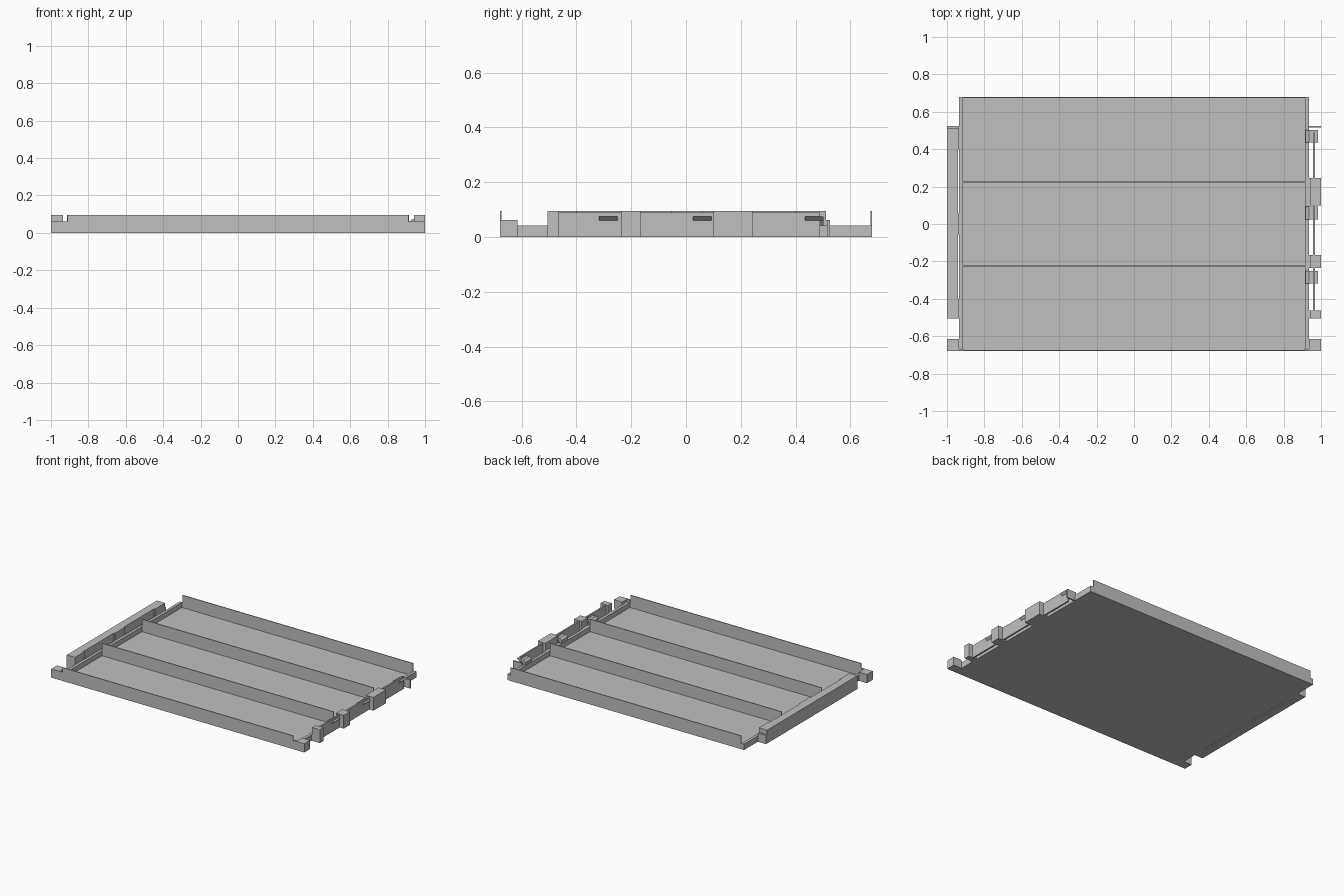
import bpy, bmesh

if "Cube" in bpy.data.objects:
    bpy.data.objects.remove(bpy.data.objects["Cube"])

grey = bpy.data.materials.new("light_grey")
grey.diffuse_color = (0.527, 0.527, 0.527, 1)
grey.use_nodes = True
grey.node_tree.nodes["Principled BSDF"].inputs["Base Color"].default_value = grey.diffuse_color


def finish(name, bm):
    bmesh.ops.recalc_face_normals(bm, faces=bm.faces)
    mesh = bpy.data.meshes.new(name)
    bm.to_mesh(mesh)
    bm.free()
    mesh.materials.append(grey)
    obj = bpy.data.objects.new(name, mesh)
    bpy.context.collection.objects.link(obj)
    return obj


def prism(name, profile, y0, y1):
    """Extrude an (x, z) outline along y."""
    bm = bmesh.new()
    face = bm.faces.new([bm.verts.new((x, y0, z)) for x, z in profile])
    ext = bmesh.ops.extrude_face_region(bm, geom=[face])["geom"]
    verts = [v for v in ext if isinstance(v, bmesh.types.BMVert)]
    bmesh.ops.translate(bm, verts=verts, vec=(0, y1 - y0, 0))
    return finish(name, bm)


def box(name, x0, x1, y0, y1, z0, z1):
    return prism(name, [(x0, z0), (x1, z0), (x1, z1), (x0, z1)], y0, y1)


H = 0.095      # full height
LOW = 0.042    # end wall height
STEP = 0.062   # corner block height
W = 0.68       # half depth
T = 0.006      # sheet thickness

# Tray floor
box("floor", -0.935, 0.935, -W, W, 0, T)

# Long walls, notched down at both ends
for name, y0, low in (("front_wall", -W, STEP), ("back_wall", W - T, LOW)):
    prism(name, [(-0.935, 0), (0.935, 0), (0.935, low), (0.912, low),
                 (0.912, H), (-0.912, H), (-0.912, low), (-0.935, low)], y0, y0 + T)

# Dividers between the three lanes
for y in (-0.225, 0.225):
    box("divider", -0.915, 0.915, y - 0.003, y + 0.003, T, H)

# Low end walls and front corner blocks
for s, side in ((-1, "left"), (1, "right")):
    x0, x1 = sorted((s * 0.915, s * 0.935))
    box(side + "_end_wall", x0, x1, -W + T, W - T, T, LOW)
    x0, x1 = sorted((s * 0.935, s))
    box(side + "_corner_block", x0, x1, -W, -0.615, 0, STEP)
    x0, x1 = sorted((s * 0.912, s * 0.935))
    box(side + "_corner_post", x0, x1, -W + T, -W + 2 * T, LOW, STEP)

# Left connecting rail: body, overhanging top segments and end lip
box("left_rail", -1, -0.942, -0.505, 0.512, 0, H)
for y0, y1 in ((-0.505, -0.40), (-0.055, 0.06), (0.40, 0.512)):
    box("rail_bridge", -0.942, -0.935, y0, y1, 0, H)
box("rail_end_lip", -1, -0.935, 0.512, 0.525, 0, STEP)

# Right connecting tabs
for y0, y1 in ((-0.505, -0.463), (-0.235, -0.165), (0.10, 0.245)):
    box("right_tab", 0.94, 1, y0, y1, 0, H)
    box("tab_foot", 0.93, 0.94, y0, y1, 0, LOW)
box("right_end_lip", 0.93, 1, 0.515, 0.525, 0, STEP)

# Thin strips joining the tabs
for y0, y1 in ((-0.463, -0.235), (-0.165, 0.10), (0.245, 0.49)):
    box("right_strip", 0.957, 0.968, y0, y1, 0, 0.09)

# Snap hooks with a sloped underside
for y0, y1 in ((-0.318, -0.25), (0.025, 0.093), (0.435, 0.503)):
    prism("snap_hook", [(0.918, LOW), (0.932, LOW), (0.945, 0.058), (0.966, 0.058),
                        (0.985, 0.075), (0.935, 0.075), (0.918, STEP)], y0, y1)
